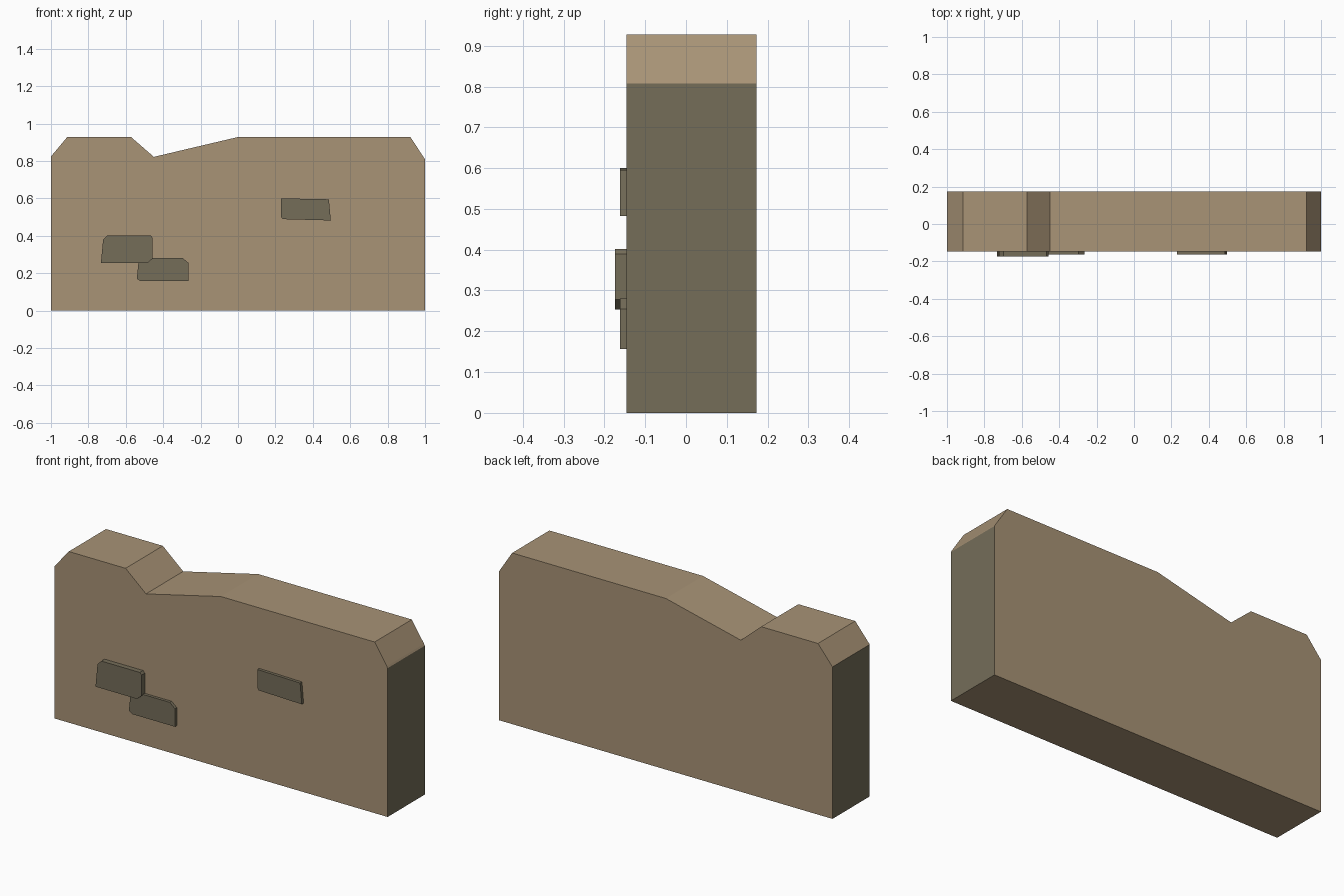
import bpy

if "Cube" in bpy.data.objects:
    bpy.data.objects.remove(bpy.data.objects["Cube"])


def srgb(r, g, b):
    f = lambda c: c / 12.92 if c <= 0.04045 else ((c + 0.055) / 1.055) ** 2.4
    return (f(r / 255), f(g / 255), f(b / 255), 1.0)


def material(name, rgb):
    m = bpy.data.materials.new(name)
    m.diffuse_color = srgb(*rgb)
    m.use_nodes = True
    m.node_tree.nodes["Principled BSDF"].inputs["Base Color"].default_value = m.diffuse_color
    return m


SAND = material("sandstone", (168, 147, 118))
DARK = material("dark_stone", (117, 109, 89))


def prism(name, outline, y_front, y_back, mats):
    """Extrude a counter-clockwise (x, z) outline from y_front to y_back."""
    n = len(outline)
    verts = [(x, y, z) for y in (y_front, y_back) for x, z in outline]
    faces = [tuple(range(n)), tuple(range(2 * n - 1, n - 1, -1))]
    faces += [(i, i + n, (i + 1) % n + n, (i + 1) % n) for i in range(n)]
    mesh = bpy.data.meshes.new(name)
    mesh.from_pydata(verts, [], faces)
    for m in mats:
        mesh.materials.append(m)
    mesh.update()
    ob = bpy.data.objects.new(name, mesh)
    bpy.context.collection.objects.link(ob)
    return ob


FRONT, BACK = -0.146, 0.173

# Wall slab with clipped corners and a notch in the top edge
wall = prism("wall", [
    (-1, 0), (1, 0), (1, 0.807), (0.995, 0.816), (0.922, 0.928), (0, 0.928),
    (-0.45, 0.822), (-0.572, 0.928), (-0.913, 0.928), (-1, 0.824),
], FRONT, BACK, [SAND, DARK])

# The two upright ends are darker stone
for p in wall.data.polygons:
    p.material_index = 1 if abs(p.normal.x) > 0.99 else 0

# Raised bricks on the front face: outline and front depth
bricks = {
    "brick_upper_left": ([(-0.733, 0.254), (-0.484, 0.254), (-0.457, 0.278), (-0.457, 0.39),
                          (-0.467, 0.402), (-0.698, 0.402), (-0.721, 0.38)], -0.174),
    "brick_lower_left": ([(-0.521, 0.157), (-0.265, 0.157), (-0.265, 0.255), (-0.296, 0.281),
                          (-0.53, 0.281), (-0.541, 0.17)], -0.162),
    "brick_right": ([(0.238, 0.489), (0.496, 0.482), (0.486, 0.595), (0.23, 0.6),
                     (0.231, 0.5)], -0.162),
}
for name, (outline, depth) in bricks.items():
    prism(name, outline, depth, FRONT + 0.005, [DARK])
